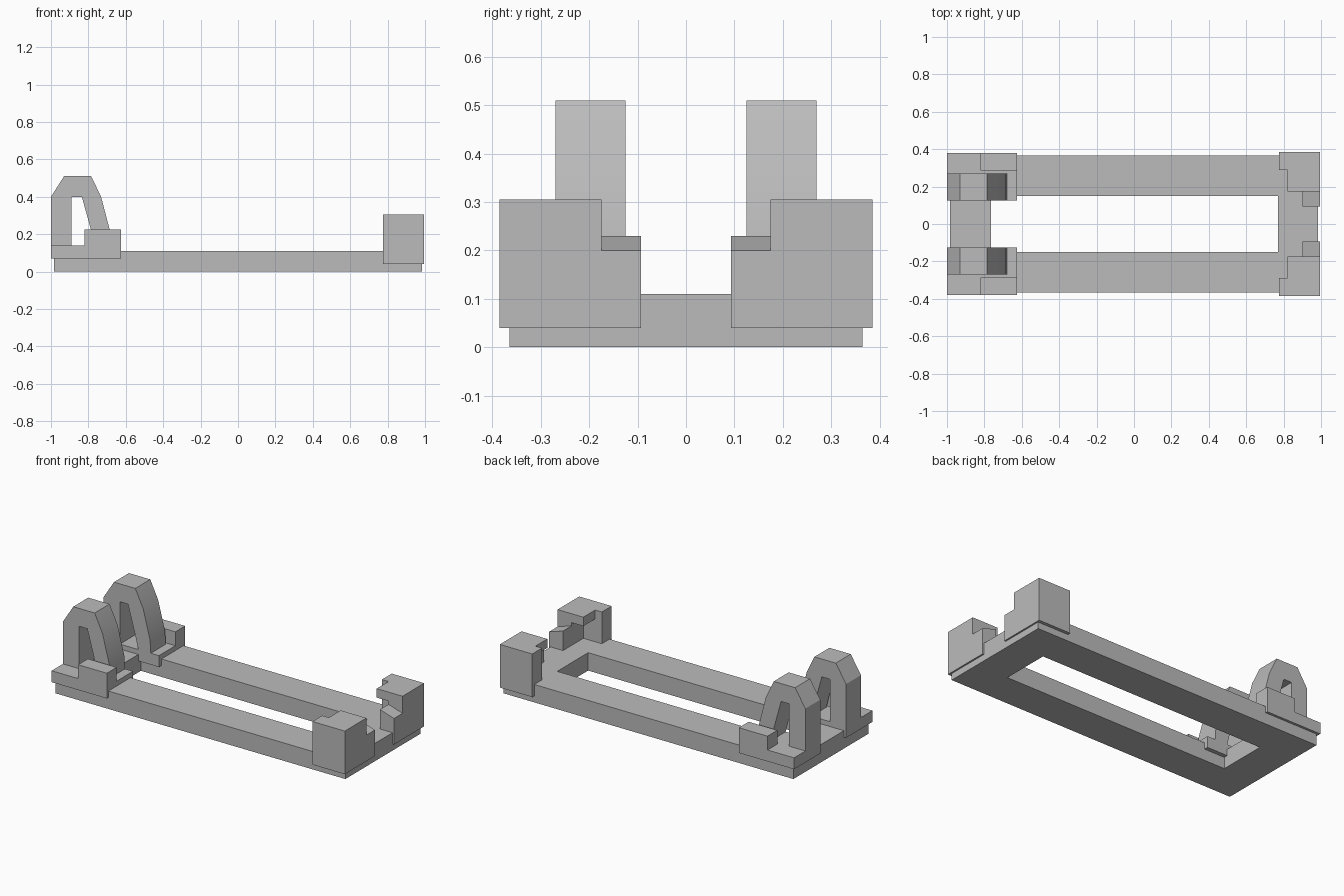
import bpy
import bmesh
import math
from mathutils import Vector

old = bpy.data.objects.get("Cube")
if old:
    bpy.data.objects.remove(old, do_unlink=True)

grey = bpy.data.materials.new("plain grey")
grey.use_nodes = True
grey.diffuse_color = (0.5, 0.5, 0.5, 1)
grey.node_tree.nodes["Principled BSDF"].inputs["Base Color"].default_value = (0.5, 0.5, 0.5, 1)


def prism(name, outline, low, high, axis="Y"):
    """Extrude an outline in XZ along y, or an outline in XY along z."""
    bm = bmesh.new()
    place = (lambda a, b: (a, low, b)) if axis == "Y" else (lambda a, b: (a, b, low))
    face = bm.faces.new([bm.verts.new(place(a, b)) for a, b in outline])
    depth = Vector((0, high - low, 0) if axis == "Y" else (0, 0, high - low))
    grown = bmesh.ops.extrude_face_region(bm, geom=[face])
    verts = [v for v in grown["geom"] if isinstance(v, bmesh.types.BMVert)]
    bmesh.ops.translate(bm, verts=verts, vec=depth)
    bmesh.ops.recalc_face_normals(bm, faces=bm.faces)
    mesh = bpy.data.meshes.new(name)
    bm.to_mesh(mesh)
    bm.free()
    mesh.materials.append(grey)
    obj = bpy.data.objects.new(name, mesh)
    bpy.context.collection.objects.link(obj)
    return obj


def box(name, x, y, z):
    corners = [(x[0], y[0]), (x[1], y[0]), (x[1], y[1]), (x[0], y[1])]
    return prism(name, corners, z[0], z[1], "Z")


def cut(obj, *cutters):
    for cutter in cutters:
        mod = obj.modifiers.new("cut", "BOOLEAN")
        mod.operation = "DIFFERENCE"
        mod.solver = "EXACT"
        mod.object = cutter
        cutter.hide_render = True
        cutter.hide_viewport = True
        cutter.display_type = "WIRE"


def mirror(obj):
    mod = obj.modifiers.new("mirror", "MIRROR")
    mod.use_axis = (False, True, False)
    mod.use_mirror_merge = False


# Rectangular base frame with an open centre
frame = box("base_frame", (-0.985, 0.985), (-0.365, 0.365), (0, 0.11))
cut(frame, box("frame_opening_cutter", (-0.765, 0.77), (-0.15, 0.15), (-0.1, 0.3)))

# Corner blocks: slotted top, hollow pocket below
block = box("corner_block", (0.775, 0.995), (0.175, 0.385), (0.04, 0.305))
cut(block,
    box("slot_cutter", (0.7, 0.82), (0.1, 0.29), (0.11, 0.4)),
    box("pocket_cutter", (0.7, 0.9), (0.1, 0.29), (0.1, 0.25)))
mirror(block)

# Inner clips with a sloping top
clip = prism("block_clip", [(0.9, 0.04), (0.995, 0.04), (0.995, 0.2), (0.9, 0.23)], 0.0925, 0.175)
mirror(clip)

# Hoop mounts: thin plate with a raised outer ledge
mirror(box("hoop_mount", (-1, -0.625), (0.125, 0.38), (0.07, 0.14)))
mirror(box("mount_ledge", (-0.82, -0.625), (0.285, 0.38), (0.14, 0.225)))

# Faceted hoops, one upright leg and one leaning leg
hoop = prism("hoop", [
    (-1, 0.14), (-1, 0.4), (-0.93, 0.51), (-0.785, 0.51), (-0.732, 0.4),
    (-0.685, 0.22), (-0.68, 0.14), (-0.765, 0.14), (-0.785, 0.22),
    (-0.835, 0.4), (-0.89, 0.4), (-0.89, 0.14)], 0.125, 0.27)
mirror(hoop)
bpy.ops.object.select_all(action="DESELECT")
hoop.select_set(True)
bpy.context.view_layer.objects.active = hoop
bpy.ops.object.shade_smooth_by_angle(angle=math.radians(25))
